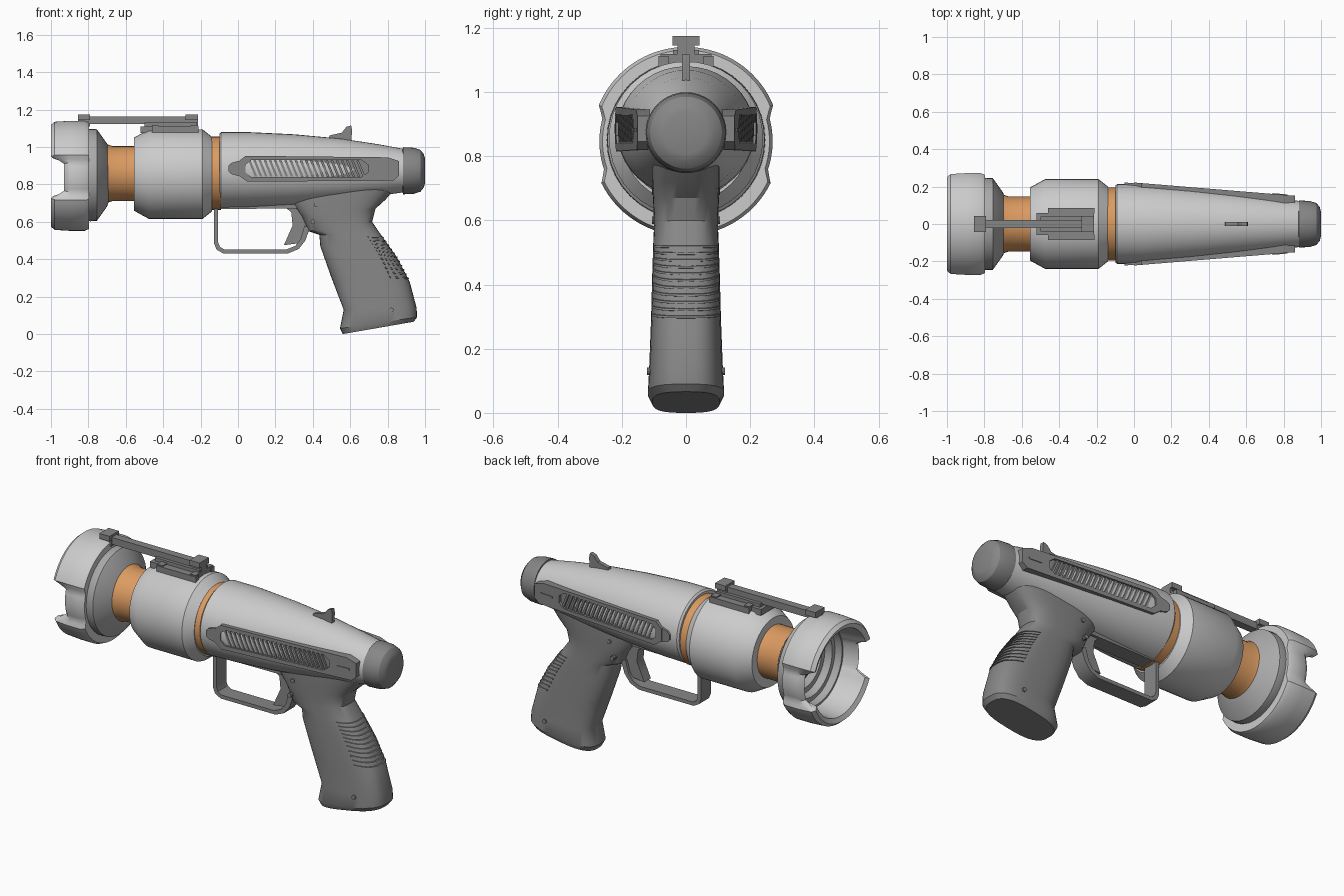
import bpy, bmesh, math

if "Cube" in bpy.data.objects:
    bpy.data.objects.remove(bpy.data.objects["Cube"])

def material(name, r, g, b):
    m = bpy.data.materials.new(name)
    m.diffuse_color = (r, g, b, 1)
    m.use_nodes = True
    m.node_tree.nodes["Principled BSDF"].inputs["Base Color"].default_value = m.diffuse_color
    return m

LIGHT = material("light grey", .60, .60, .60)
MEDIUM = material("medium grey", .40, .40, .40)
DARK = material("dark grey", .24, .24, .24)
ORANGE = material("orange", .72, .33, .12)
TEAL = material("teal glass", .01, .14, .21)
TAU = 2 * math.pi

def finish(name, bm, mat, angle=32):
    bmesh.ops.recalc_face_normals(bm, faces=bm.faces)
    me = bpy.data.meshes.new(name)
    bm.to_mesh(me)
    bm.free()
    me.materials.append(mat)
    me.shade_smooth()
    me.set_sharp_from_angle(angle=math.radians(angle))
    ob = bpy.data.objects.new(name, me)
    bpy.context.collection.objects.link(ob)
    return ob

def skin(name, rows, mat, loop=False, caps=True, angle=32):
    """Skin between closed rows of points; loop joins last row to first."""
    bm = bmesh.new()
    vs = [[bm.verts.new(p) for p in row] for row in rows]
    n = len(rows[0])
    for i in range(len(vs) if loop else len(vs) - 1):
        a, b = vs[i], vs[(i + 1) % len(vs)]
        for j in range(n):
            k = (j + 1) % n
            bm.faces.new((a[j], a[k], b[k], b[j]))
    if caps and not loop:
        bm.faces.new(vs[0])
        bm.faces.new(vs[-1])
    return finish(name, bm, mat, angle)

def lathe(name, profile, zc, mat, seg=40, loop=False):
    """Turn (x, radius) pairs about the barrel axis."""
    rows = [[(x, r * math.cos(TAU * i / seg), zc + r * math.sin(TAU * i / seg))
             for i in range(seg)] for x, r in profile]
    return skin(name, rows, mat, loop)

def prism(name, pts, y0, y1, mat):
    """Extrude an x-z outline in y; y0 and y1 may be functions of x."""
    f = lambda y, x: y(x) if callable(y) else y
    return skin(name, [[(x, f(y, x), z) for x, z in pts] for y in (y0, y1)], mat)

def box(name, x0, x1, y0, y1, z0, z1, mat):
    return prism(name, [(x0, z0), (x1, z0), (x1, z1), (x0, z1)], y0, y1, mat)

# Muzzle shroud: thick upper and lower jaws, cut back at both sides
rows = []
for i in range(96):
    a = TAU * i / 96
    k = min(1, max(0, (abs(math.sin(a) + .03) - .31) / .1))
    xf, R = -.93 - .07 * k, .27 + .024 * k
    prof = [(xf, R - .022), (xf + .02, R - .005), (-.9, R), (-.82, R),
            (-.797, R - .01), (-.797, .225), (xf + .012, .245)]
    rows.append([(x, r * math.cos(a), .846 + r * math.sin(a)) for x, r in prof])
skin("muzzle_shroud", rows, LIGHT, loop=True)

# Flared muzzle cup with stepped inside, and the lens
lathe("muzzle_cup", [(-.84, .235), (-.79, .247), (-.755, .245), (-.70, .168), (-.69, .14),
                     (-.72, .13), (-.76, .15), (-.76, .18), (-.80, .19), (-.80, .215), (-.84, .222)],
      .85, MEDIUM, loop=True)
lathe("lens", [(-.765, .03), (-.76, .07), (-.745, .11), (-.72, .145), (-.70, .145)], .855, TEAL)

# Barrel
lathe("orange_barrel", [(-.71, .16), (-.67, .147), (-.54, .147)], .858, ORANGE)
lathe("barrel_sleeve", [(-.557, .15), (-.557, .195), (-.475, .24), (-.19, .24), (-.14, .20), (-.14, .1)],
      .855, LIGHT)
lathe("orange_ring", [(-.15, .196), (-.09, .196)], .86, ORANGE)

# Receiver: tapered elliptical body and rear cap
body = [(-.1, 1.07, .68, .205), (-.09, 1.08, .672, .214), (.05, 1.08, .675, .212), (.3, 1.068, .688, .19),
        (.55, 1.045, .712, .163), (.75, 1.015, .738, .14), (.885, .99, .758, .123)]
skin("receiver", [[(x, h * math.cos(TAU * i / 40), (t + b) / 2 + (t - b) / 2 * math.sin(TAU * i / 40))
                   for i in range(40)] for x, t, b, h in body], LIGHT)
lathe("rear_cap", [(.88, .115), (.882, .126), (.94, .123), (.975, .112), (.993, .09), (1.0, .065)],
      .873, DARK)

# Side vent panels, following the taper of the receiver
outer = [(0, .92), (.04, .953), (.80, .945), (.86, .925), (.86, .845), (.83, .82), (.05, .815), (0, .85)]
slot = [(.04, .905), (.07, .93), (.66, .93), (.695, .905), (.695, .865), (.66, .84), (.07, .84), (.04, .865)]
for tag, s in (("left", 1), ("right", -1)):
    def at(d, s=s):
        return lambda x: s * (.226 - .075 * (x + .05) / .91 - d)
    top, deep = at(0), at(.055)
    frame = [[(x, f(x), z) for x, z in loop] for loop, f in
             ((outer, deep), (outer, top), (slot, top), (slot, deep))]
    skin(tag + "_vent_frame", frame, DARK, loop=True, angle=20)
    prism(tag + "_vent_back", slot, deep, at(.016), DARK)
    prism(tag + "_vent_nose", [(-.05, .87), (-.035, .855), (.0, .845), (.035, .845),
                               (.035, .925), (.0, .925), (-.035, .915), (-.05, .90)],
          deep, at(.004), DARK)
    prism(tag + "_vent_mark", [(.74, .876), (.82, .876), (.82, .887), (.74, .887)], deep, at(-.004), DARK)
    for i in range(22):
        x = .055 + i * .0275
        prism(f"{tag}_vent_slat_{i}", [(x + .035, .842), (x + .048, .842), (x + .013, .928), (x, .928)],
              at(.04), at(.004), DARK)

# Rear sight fin
prism("rear_sight", [(.48, 1.03), (.49, 1.062), (.555, 1.077), (.58, 1.108), (.605, 1.116),
                     (.61, 1.09), (.605, 1.02)], -.012, .012, DARK)

# Top rail: stepped mount, rod and clamp blocks
box("rail_foot", -.52, -.22, -.06, .06, 1.075, 1.11, DARK)
for s in (-1, 1):
    box("rail_side", -.46, -.21, s * .055, s * .085, 1.06, 1.112, DARK)
for x in (-.46, -.25):
    box("rail_cross_bar", x, x + .035, -.08, .08, 1.08, 1.118, DARK)
box("rail_mount", -.5, -.22, -.04, .04, 1.09, 1.13, DARK)
box("rail_rod", -.82, -.24, -.022, .022, 1.122, 1.162, DARK)
for name, x0, x1 in (("front_clamp", -.855, -.79), ("rear_clamp", -.28, -.215)):
    box(name, x0, x1, -.026, .026, 1.11, 1.16, DARK)
    box(name + "_cap", x0, x1, -.042, .042, 1.145, 1.175, DARK)

# Grip: rounded sections given as front x,z / back x,z / half width
grip = [(.56, .0, .94, .066, .105), (.545, .03, .957, .09, .119), (.565, .13, .955, .14, .115),
        (.50, .30, .918, .28, .109), (.44, .47, .85, .41, .105), (.435, .53, .765, .53, .102),
        (.375, .55, .717, .60, .10), (.34, .63, .735, .67, .102), (.29, .70, .79, .72, .105),
        (.28, .78, .85, .79, .105)]

def grip_point(t, a, grow=1.0):
    i = min(int(t), len(grip) - 2)
    fx, fz, bx, bz, w = [p + (q - p) * (t - i) for p, q in zip(grip[i], grip[i + 1])]
    c, s = [math.copysign(abs(v) ** .7, v) * grow for v in (math.cos(a), math.sin(a))]
    return ((fx + bx) / 2 + (bx - fx) / 2 * c, w * s, (fz + bz) / 2 + (bz - fz) / 2 * c)

skin("grip", [[grip_point(t, TAU * i / 40) for i in range(40)] for t in range(len(grip))], DARK)
for n in range(11):
    t = 3.1 + n * .175
    skin(f"grip_ridge_{n}", [[grip_point(t + dt, math.radians(a), g) for dt, g in
                              ((0, .95), (.02, 1.03), (.07, 1.03), (.09, .95))]
                             for a in range(-66, 67, 12)], DARK)

# Small pins on both sides of the frame
for x, z in ((.42, .69), (.40, .60), (.82, .13)):
    w = .122 if z < .3 else .106
    prism("frame_pin", [(x + .012 * math.cos(TAU * i / 10), z + .012 * math.sin(TAU * i / 10))
                        for i in range(10)], -w, w, DARK)

# Trigger guard and trigger
guard_out = [(-.128, .70), (-.128, .485), (-.115, .452), (-.08, .432), (.27, .432), (.325, .455),
             (.36, .50), (.385, .57)]
guard_in = [(-.106, .70), (-.106, .49), (-.097, .467), (-.075, .453), (.26, .453), (.307, .472),
            (.335, .51), (.355, .58)]
prism("trigger_guard", guard_out + guard_in[::-1], -.045, .045, DARK)
prism("guard_plate", [(-.128, .668), (.32, .672), (.32, .71), (-.128, .70)], -.045, .045, DARK)
prism("trigger", [(.24, .69), (.285, .65), (.292, .58), (.265, .52), (.245, .475), (.32, .485),
                  (.37, .545), (.37, .69)], -.03, .03, DARK)
